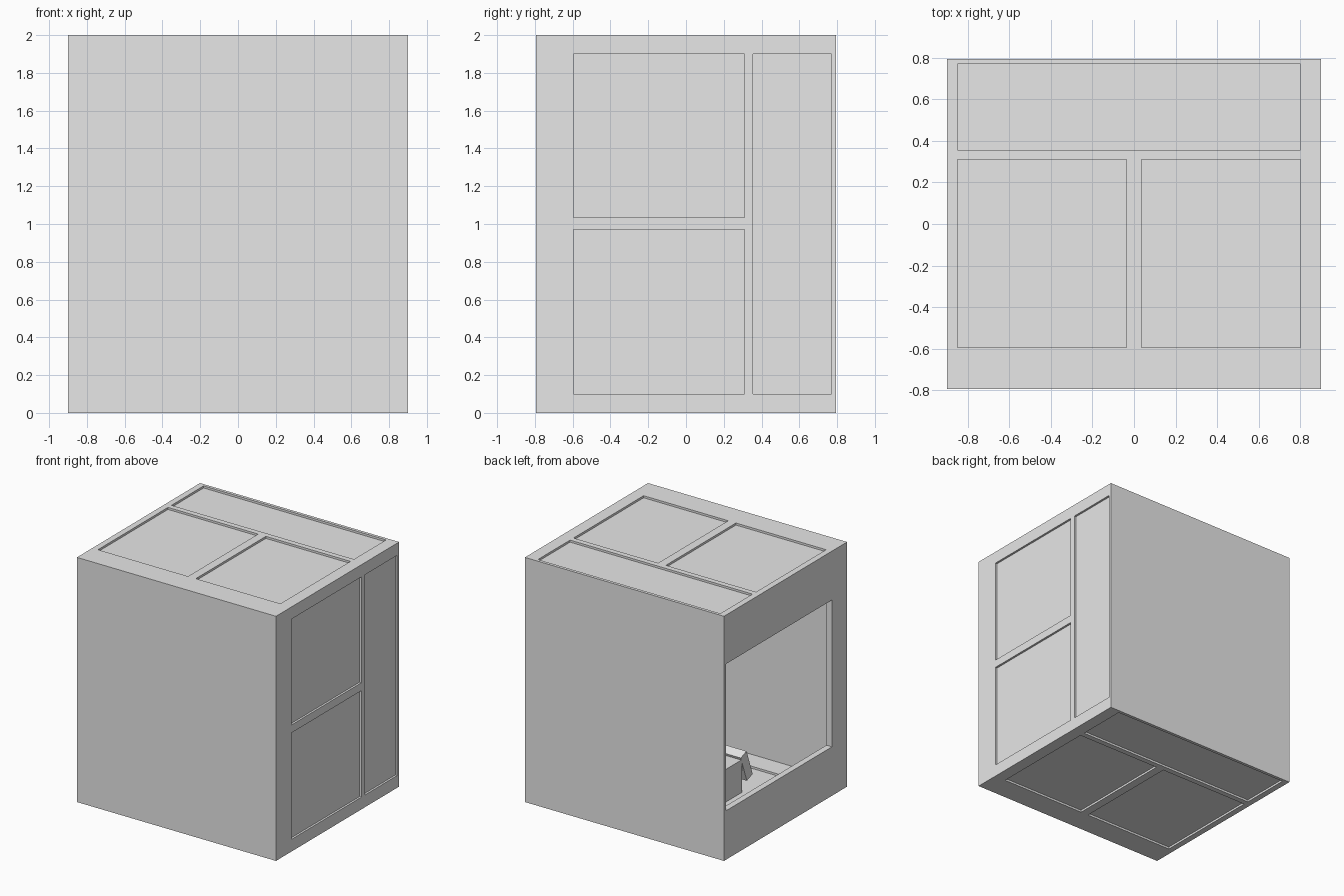
import bpy
import bmesh
from mathutils import Matrix, Vector

cube = bpy.data.objects.get("Cube")
if cube:
    bpy.data.objects.remove(cube, do_unlink=True)

grey = bpy.data.materials.new("plain_grey")
grey.use_nodes = True
grey.diffuse_color = (0.8, 0.8, 0.8, 1)
grey.node_tree.nodes["Principled BSDF"].inputs["Base Color"].default_value = (0.8, 0.8, 0.8, 1)


def box(name, low, high, tilt=0):
    """Box between two corners, optionally tilted about x."""
    low, high = Vector(low), Vector(high)
    bm = bmesh.new()
    bmesh.ops.create_cube(bm, size=1)
    bmesh.ops.transform(bm, matrix=Matrix.Rotation(tilt, 4, 'X') @ Matrix.Diagonal((*(high - low), 1)),
                        verts=bm.verts)
    mesh = bpy.data.meshes.new(name)
    bm.to_mesh(mesh)
    bm.free()
    mesh.materials.append(grey)
    obj = bpy.data.objects.new(name, mesh)
    obj.location = (low + high) / 2
    bpy.context.collection.objects.link(obj)
    return obj


def cut(target, low, high):
    """Subtract a box from the target."""
    cutter = box("cutter", low, high)
    cutter.hide_render = True
    mod = target.modifiers.new("cut", 'BOOLEAN')
    mod.operation, mod.solver, mod.object = 'DIFFERENCE', 'EXACT', cutter
    bpy.context.view_layer.objects.active = target
    bpy.ops.object.modifier_apply(modifier=mod.name)
    bpy.data.objects.remove(cutter, do_unlink=True)


# Hollow cabin shell with a large side opening
W, D, H = 0.9, 0.795, 2.0
WALL, STEP = 0.05, 0.017
shell = box("cabin_shell", (-W, -D, 0), (W, D, H))
cut(shell, (-W + WALL, -D + 0.03, WALL), (W - WALL, 0.77, H - WALL))
cut(shell, (-W - 0.1, -0.6, 0.4), (-W + 0.1, 0.77, 1.6))

# Recessed panels, sunk from both faces of the wall
FRONT, BACK = (-0.595, 0.31), (0.355, 0.77)
flat_panels = [((-0.85, -0.035), FRONT), ((0.035, 0.8), FRONT), ((-0.85, 0.8), BACK)]
side_panels = [(FRONT, (0.1, 0.97)), (FRONT, (1.035, 1.9)), (BACK, (0.1, 1.9))]


def sunk_bands(outer, inward):
    """Depth ranges of the outer and the inner recess of a wall."""
    inner = outer + inward * WALL
    for face, way in ((outer, inward), (inner, -inward)):
        yield sorted((face - way * 0.04, face + way * STEP))


for (x0, x1), (y0, y1) in flat_panels:
    for outer, inward in ((0, 1), (H, -1)):
        for z0, z1 in sunk_bands(outer, inward):
            cut(shell, (x0, y0, z0), (x1, y1, z1))
for (y0, y1), (z0, z1) in side_panels:
    for x0, x1 in sunk_bands(W, -1):
        cut(shell, (x0, y0, z0), (x1, y1, z1))

# Low seat with a leaning board at its front
box("seat_block", (-0.36, -0.21, 0.03), (0.36, 0.35, 0.3))
box("leaning_board", (-0.36, -0.31, 0.11), (0.36, -0.23, 0.34), tilt=-0.35)
